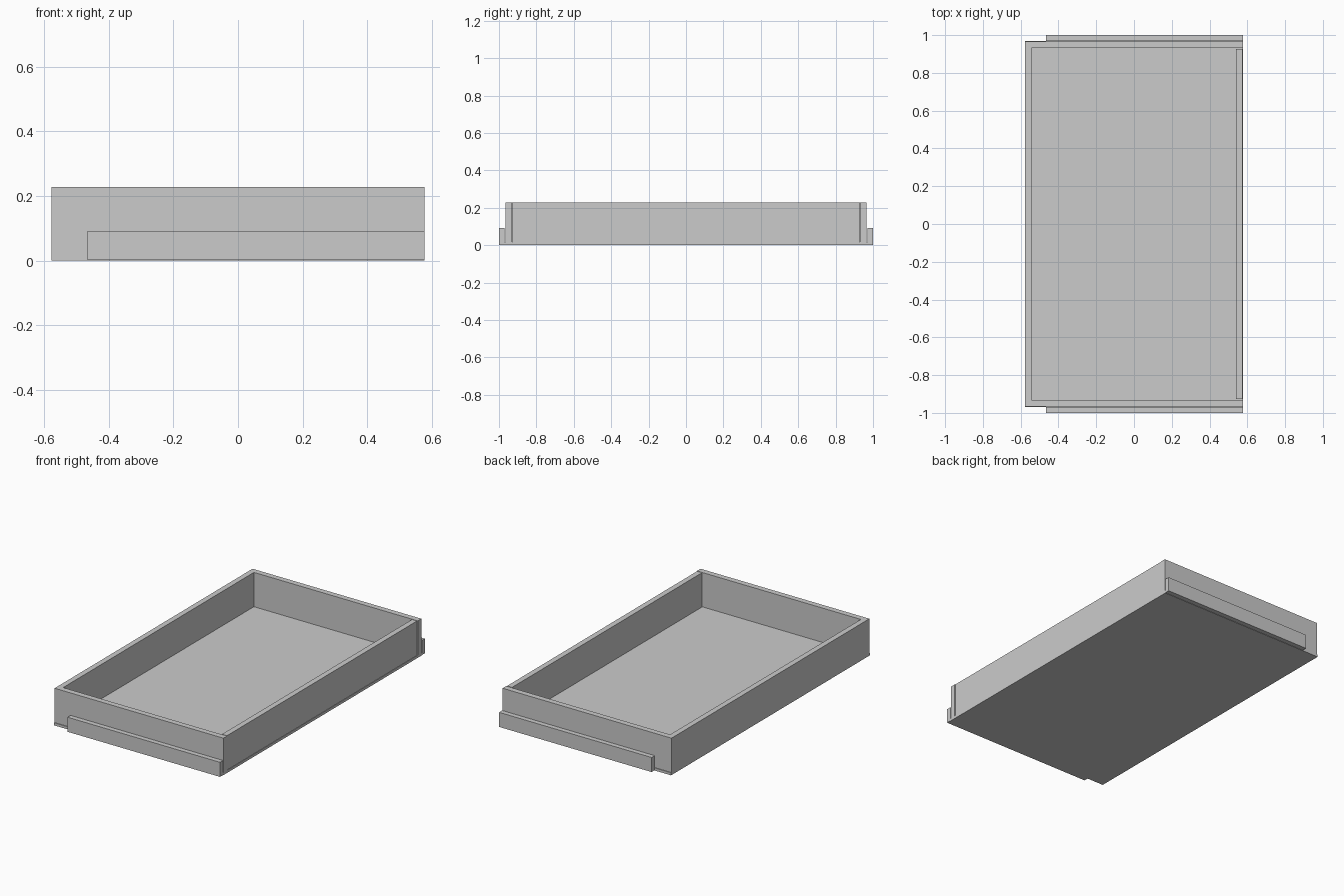
import bpy

# Remove the default cube
cube = bpy.data.objects.get("Cube")
if cube:
    bpy.data.objects.remove(cube, do_unlink=True)

# Single flat colour
grey = bpy.data.materials.new("light_grey")
grey.use_nodes = True
colour = (0.6, 0.6, 0.6, 1)
grey.diffuse_color = colour
grey.node_tree.nodes["Principled BSDF"].inputs["Base Color"].default_value = colour


def box(name, low, high):
    """Make a named box spanning two opposite corners."""
    centre = [(a + b) / 2 for a, b in zip(low, high)]
    bpy.ops.mesh.primitive_cube_add(size=1, location=centre)
    obj = bpy.context.object
    obj.name = name
    obj.scale = [b - a for a, b in zip(low, high)]
    bpy.ops.object.transform_apply(location=False, rotation=False, scale=True)
    obj.data.materials.append(grey)
    return obj


half_x = 0.577      # half depth of the tray
base_y = 0.97       # half width of the base
wall_y = 0.966      # outer face of the side walls
inner_y = 0.931     # inner face of the side walls
floor_z = 0.016
top_z = 0.228

# Bottom panel, slightly proud of the side walls
box("bottom_panel", (-half_x, -base_y, 0), (half_x, base_y, floor_z))

# End walls: one closes the corners, the other is let in between the sides
box("closed_end_wall", (-half_x, -inner_y, floor_z), (-0.543, inner_y, top_z))
box("inset_end_wall", (0.54, -0.927, floor_z), (half_x - 0.003, 0.927, top_z))

# Side walls and slide rails, mirrored front to back
for side, name in ((-1, "front"), (1, "back")):
    for part, x0, ya, yb, z0, z1 in (
        ("side_wall", -half_x, inner_y, wall_y, floor_z, top_z),
        ("slide_rail", -0.465, base_y, 1.0, 0.002, 0.092),
    ):
        y0, y1 = sorted((side * ya, side * yb))
        box(f"{name}_{part}", (x0, y0, z0), (half_x, y1, z1))
